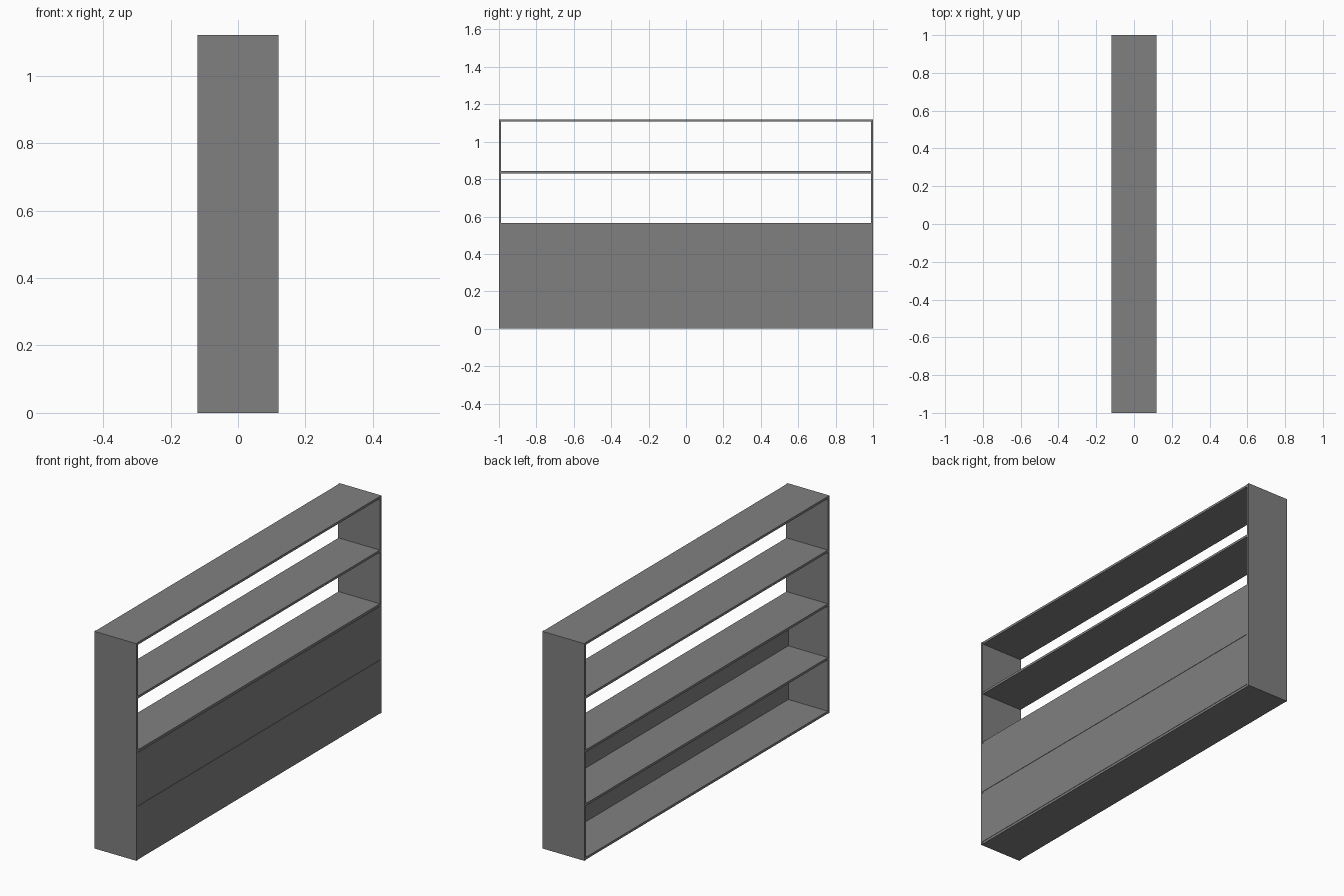
import bpy

cube = bpy.data.objects.get("Cube")
if cube:
    bpy.data.objects.remove(cube, do_unlink=True)

# Single plain grey finish
grey = bpy.data.materials.new("plain grey")
colour = (0.216, 0.216, 0.216, 1)
grey.diffuse_color = colour
grey.use_nodes = True
grey.node_tree.nodes["Principled BSDF"].inputs["Base Color"].default_value = colour

HEIGHT, HALF_LENGTH, HALF_DEPTH, BOARD = 1.12, 1.0, 0.12, 0.012
PITCH = (HEIGHT - BOARD) / 4
INNER = HALF_LENGTH - BOARD
SHELF_DEPTH = HALF_DEPTH - 0.002


def board(name, low, high):
    """Add a box spanning two opposite corners."""
    bpy.ops.mesh.primitive_cube_add(size=1)
    obj = bpy.context.object
    obj.name = name
    for v in obj.data.vertices:
        v.co = [(a + b) / 2 + c * (b - a) for a, b, c in zip(low, high, v.co)]
    obj.data.materials.append(grey)
    return obj


# Upright end boards
for name, side in (("front_end", -1), ("back_end", 1)):
    y0, y1 = sorted((side * INNER, side * HALF_LENGTH))
    board(name, (-HALF_DEPTH, y0, 0), (HALF_DEPTH, y1, HEIGHT))

# Evenly spaced horizontal boards
names = ("bottom_board", "lower_shelf", "middle_shelf", "upper_shelf", "top_board")
for i, name in enumerate(names):
    z = i * PITCH
    board(name, (-SHELF_DEPTH, -INNER, z), (SHELF_DEPTH, INNER, z + BOARD))

# Panels closing the two lower bays on one side
for i, name in enumerate(("lower_panel", "upper_panel")):
    z = i * PITCH
    board(name, (HALF_DEPTH - BOARD, -INNER, z + BOARD),
          (HALF_DEPTH, INNER, z + PITCH))
